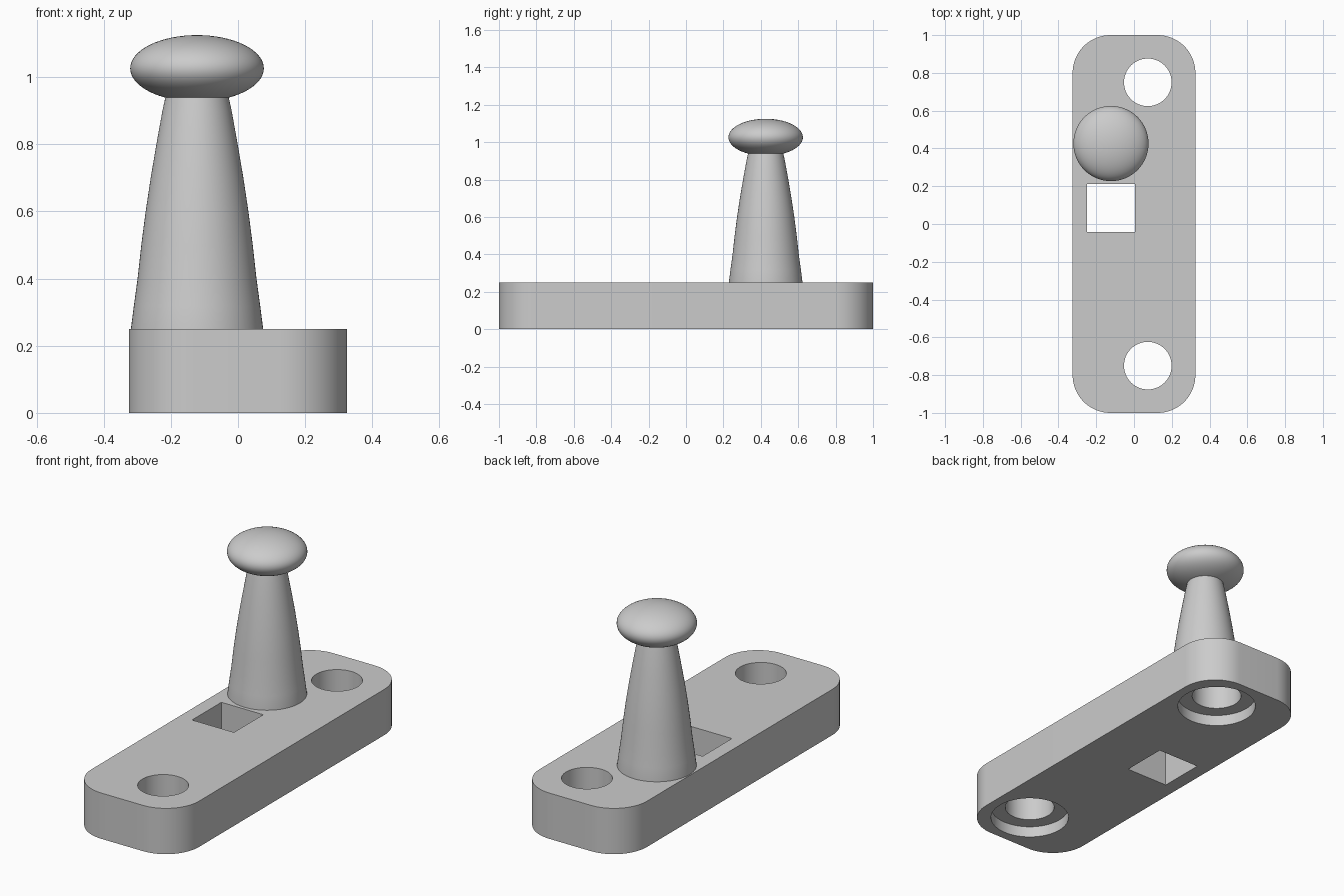
import bpy, bmesh, math

if "Cube" in bpy.data.objects:
    bpy.data.objects.remove(bpy.data.objects["Cube"], do_unlink=True)

grey = bpy.data.materials.new("plain grey")
grey.use_nodes = True
COLOUR = (0.6, 0.6, 0.6, 1)
grey.diffuse_color = COLOUR
grey.node_tree.nodes["Principled BSDF"].inputs["Base Color"].default_value = COLOUR


def select(obj):
    bpy.ops.object.select_all(action='DESELECT')
    obj.select_set(True)
    bpy.context.view_layer.objects.active = obj


def finish(obj, angle=30):
    select(obj)
    bpy.ops.object.shade_smooth_by_angle(angle=math.radians(angle))


def from_bmesh(name, bm):
    bmesh.ops.recalc_face_normals(bm, faces=bm.faces)
    mesh = bpy.data.meshes.new(name)
    bm.to_mesh(mesh)
    bm.free()
    mesh.materials.append(grey)
    obj = bpy.data.objects.new(name, mesh)
    bpy.context.collection.objects.link(obj)
    return obj


def lathe(name, profile, x, y, steps=64):
    bm = bmesh.new()
    verts = [bm.verts.new((r, 0, z)) for r, z in profile]
    edges = [bm.edges.new(pair) for pair in zip(verts, verts[1:])]
    bmesh.ops.spin(bm, geom=verts + edges, cent=(0, 0, 0), axis=(0, 0, 1),
                   angle=math.tau, steps=steps)
    bmesh.ops.remove_doubles(bm, verts=bm.verts, dist=1e-5)
    obj = from_bmesh(name, bm)
    obj.location = (x, y, 0)
    return obj


def cut(target, cutter):
    cutter.hide_render = True
    select(target)
    mod = target.modifiers.new("cut", 'BOOLEAN')
    mod.operation = 'DIFFERENCE'
    mod.solver = 'EXACT'
    mod.object = cutter
    bpy.ops.object.modifier_apply(modifier=mod.name)
    bpy.data.objects.remove(cutter, do_unlink=True)


# Base plate with rounded corners
W, L, H, R = 0.325, 1.0, 0.25, 0.2
bm = bmesh.new()
outline = []
for i, (sx, sy) in enumerate([(1, 1), (-1, 1), (-1, -1), (1, -1)]):
    for k in range(17):
        a = (i + k / 16) * math.pi / 2
        outline.append(bm.verts.new((sx * (W - R) + R * math.cos(a),
                                     sy * (L - R) + R * math.sin(a), 0)))
bottom = bm.faces.new(outline)
top = bmesh.ops.extrude_face_region(bm, geom=[bottom], use_keep_orig=True)
bmesh.ops.translate(bm, vec=(0, 0, H),
                    verts=[v for v in top["geom"] if isinstance(v, bmesh.types.BMVert)])
base = from_bmesh("base_plate", bm)

# Screw holes, counterbored from below
for y in (-0.75, 0.75):
    profile = [(0, -0.1), (0.2, -0.1), (0.2, 0.06), (0.126, 0.06), (0.126, 0.4), (0, 0.4)]
    cut(base, lathe("hole_cutter", profile, 0.073, y))

# Square through hole
bpy.ops.mesh.primitive_cube_add(size=1, location=(-0.122, 0.085, H / 2))
square = bpy.context.object
square.scale = (0.253, 0.253, 1)
square.data.materials.append(grey)
cut(base, square)
finish(base)

# Tapered post with a gently bowed side
PX, PY = -0.122, 0.426
post = lathe("post", [(0, 0.24), (0.197, 0.24), (0.197, 0.25), (0.188, 0.32), (0.177, 0.4),
                      (0.166, 0.5), (0.153, 0.6), (0.138, 0.7), (0.121, 0.8),
                      (0.103, 0.9), (0.092, 0.95), (0, 0.96)], PX, PY)
finish(post)

# Flattened round knob
bpy.ops.mesh.primitive_uv_sphere_add(segments=64, ring_count=32, radius=1,
                                     location=(PX, PY, 1.026))
knob = bpy.context.object
knob.name = "knob"
knob.scale = (0.199, 0.199, 0.099)
knob.data.materials.append(grey)
finish(knob, 60)
